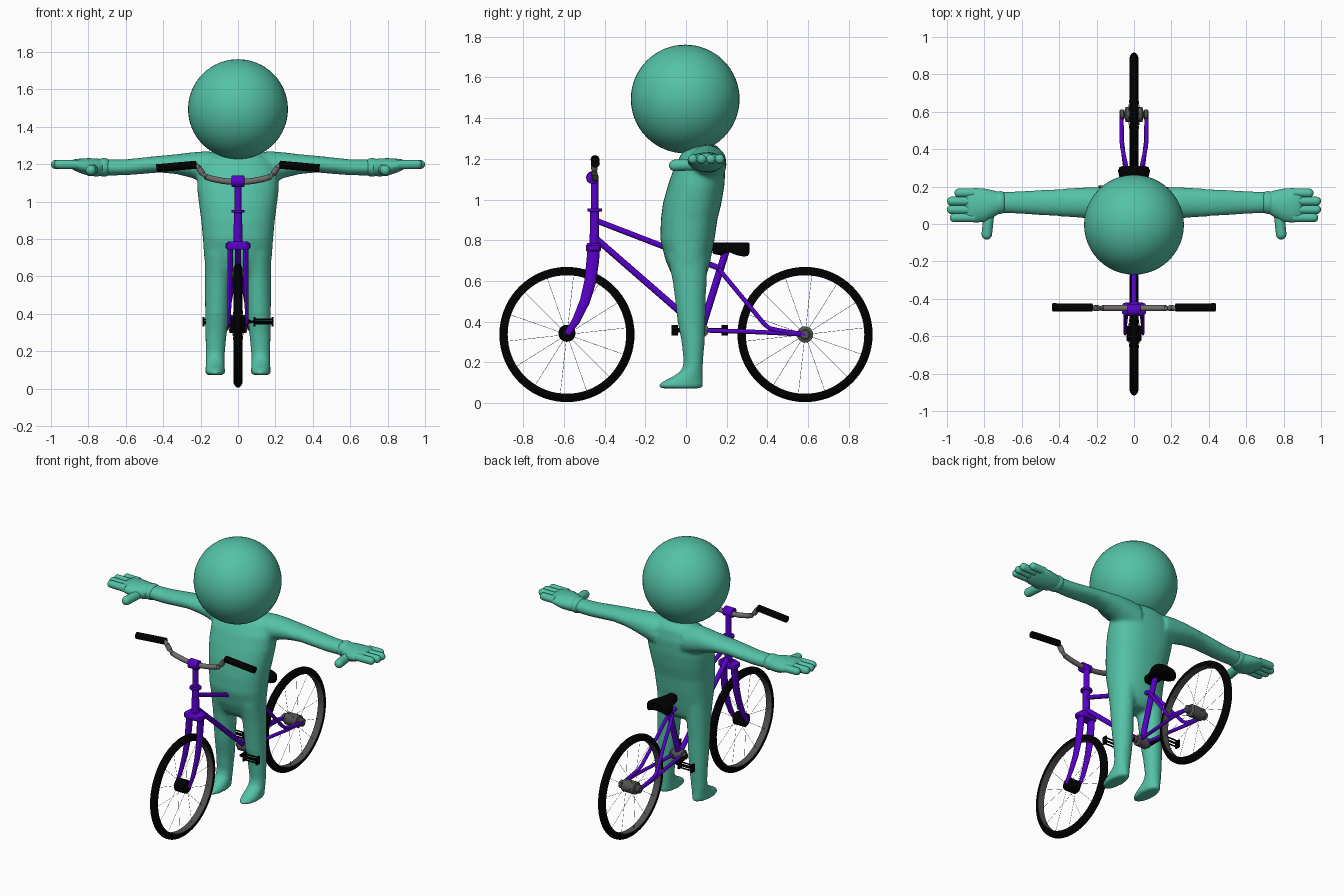
import bpy, bmesh, math
from mathutils import Vector

if "Cube" in bpy.data.objects:
    bpy.data.objects.remove(bpy.data.objects["Cube"])


def material(name, rgb):
    m = bpy.data.materials.new(name)
    m.diffuse_color = (*rgb, 1)
    m.use_nodes = True
    m.node_tree.nodes["Principled BSDF"].inputs["Base Color"].default_value = m.diffuse_color
    return m


TEAL = material("teal", (0.088, 0.54, 0.38))
PURPLE = material("purple", (0.10, 0.0, 0.60))
BLACK = material("black", (0.0, 0.0, 0.0))
GREY = material("grey", (0.17, 0.155, 0.155))
DARK_GREY = material("dark grey", (0.085, 0.085, 0.085))


def finish(name, bm, mat, angle=40):
    bmesh.ops.remove_doubles(bm, verts=bm.verts, dist=1e-5)
    bmesh.ops.recalc_face_normals(bm, faces=bm.faces)
    me = bpy.data.meshes.new(name)
    bm.to_mesh(me)
    bm.free()
    me.materials.append(mat)
    ob = bpy.data.objects.new(name, me)
    bpy.context.collection.objects.link(ob)
    bpy.ops.object.select_all(action='DESELECT')
    bpy.context.view_layer.objects.active = ob
    ob.select_set(True)
    bpy.ops.object.shade_smooth_by_angle(angle=math.radians(angle))
    return ob


def skin_rings(bm, rings, caps=True, close=False):
    loops = [[bm.verts.new(p) for p in r] for r in rings]
    n = len(loops[0])
    pairs = list(zip(loops, loops[1:])) + ([(loops[-1], loops[0])] if close else [])
    for a, b in pairs:
        for i in range(n):
            bm.faces.new((a[i], a[(i + 1) % n], b[(i + 1) % n], b[i]))
    if caps and not close:
        bm.faces.new(loops[0])
        bm.faces.new(loops[-1])


def loft(bm, axis, rings, n=32, power=2.0):
    """rings: (x, y, z, half size 1, half size 2) across the given axis."""
    out = []
    for x, y, z, a, b in rings:
        pts = []
        for i in range(n):
            t = 2 * math.pi * i / n
            c, s = math.cos(t), math.sin(t)
            u = a * math.copysign(abs(c) ** (2 / power), c)
            v = b * math.copysign(abs(s) ** (2 / power), s)
            pts.append({'X': (x, y + u, z + v), 'Y': (x + u, y, z + v), 'Z': (x + u, y + v, z)}[axis])
        out.append(pts)
    skin_rings(bm, out)


def lathe(name, mat, profile, y, z, n=64, close=False):
    """Turn (radius, x) points around an axis along x."""
    bm = bmesh.new()
    rings = [[(x, y + r * math.cos(2 * math.pi * i / n), z + r * math.sin(2 * math.pi * i / n))
              for i in range(n)] for r, x in profile]
    skin_rings(bm, rings, close=close)
    return finish(name, bm, mat)


def add_tube(bm, pts, radii, n=12, flat=1.0):
    """Sweep a circle along points; flat scales the width in x."""
    pts = [Vector(p) for p in pts]
    rings = []
    for i, p in enumerate(pts):
        d = (pts[min(i + 1, len(pts) - 1)] - pts[max(i - 1, 0)]).normalized()
        u = d.cross(Vector((0, 1, 0)) if abs(d.x) > 0.8 else Vector((1, 0, 0))).normalized()
        v = d.cross(u)
        r = radii[i] if isinstance(radii, (list, tuple)) else radii
        rings.append([p + r * (math.cos(t) * u + flat * math.sin(t) * v)
                      for t in (2 * math.pi * k / n for k in range(n))])
    skin_rings(bm, rings)


def tube(name, mat, pts, radii, n=16, flat=1.0):
    bm = bmesh.new()
    add_tube(bm, pts, radii, n, flat)
    return finish(name, bm, mat)


def add_capsule(bm, a, b, r):
    a, b = Vector(a), Vector(b)
    d = (b - a).normalized()
    stops = [(a, r)] + [(b + d * r * (math.sin(t) - 1), r * math.cos(t) + 1e-4)
                        for t in (k * math.pi / 12 for k in range(7))]
    add_tube(bm, [s[0] for s in stops], [s[1] for s in stops], 16)


def add_box(bm, c, size):
    res = bmesh.ops.create_cube(bm, size=1)
    for v in res['verts']:
        v.co = Vector(c) + Vector([v.co[i] * size[i] for i in range(3)])


# head
bm = bmesh.new()
bmesh.ops.create_uvsphere(bm, u_segments=48, v_segments=32, radius=0.267)
bmesh.ops.translate(bm, verts=bm.verts, vec=(0, -0.004, 1.494))
finish("head", bm, TEAL, 180)

# body: torso, legs with feet and arms, fused into one smooth skin
bm = bmesh.new()
loft(bm, 'Z', [(0, .09, 1.268, .11, .06), (0, .08, 1.23, .17, .10), (0, .068, 1.16, .217, .126),
               (0, .05, 1.07, .219, .139), (0, .03, .98, .208, .144), (0, .015, .9, .197, .139),
               (0, .007, .8, .188, .133), (0, .01, .7, .181, .11), (0, .016, .64, .168, .09),
               (0, .018, .60, .14, .06)], power=2.3)
for s in (1, -1):
    loft(bm, 'Z', [(s * .10, .008, .72, .078, .10), (s * .108, .018, .6, .069, .084),
                   (s * .111, .022, .5, .066, .075), (s * .113, .027, .4, .063, .069),
                   (s * .117, .035, .3, .058, .057), (s * .121, .036, .2, .052, .048),
                   (s * .122, .03, .16, .050, .053), (s * .122, .008, .13, .051, .075),
                   (s * .122, -.015, .107, .052, .099), (s * .122, -.025, .09, .053, .111),
                   (s * .122, -.025, .072, .052, .111)])
    loft(bm, 'X', [(s * .10, .1, 1.17, .10, .095), (s * .18, .108, 1.185, .09, .084),
                   (s * .25, .113, 1.195, .084, .068), (s * .33, .114, 1.2, .078, .053),
                   (s * .42, .114, 1.2, .072, .045), (s * .6, .115, 1.183, .062, .043),
                   (s * .72, .115, 1.182, .055, .043)])
body = finish("body", bm, TEAL, 180)
m = body.modifiers.new("fuse", 'REMESH')
m.mode = 'VOXEL'
m.voxel_size = 0.01
m.use_smooth_shade = True
m = body.modifiers.new("soften", 'SMOOTH')
m.factor = 0.5
m.iterations = 12

# hands: cuff, palm, four fingers and a thumb
for s, side in ((1, "left"), (-1, "right")):
    bm = bmesh.new()
    loft(bm, 'X', [(s * .69, .115, 1.183, .05, .04), (s * .70, .115, 1.183, .058, .047),
                   (s * .715, .115, 1.183, .061, .05), (s * .73, .113, 1.183, .06, .048),
                   (s * .745, .112, 1.183, .055, .042)])
    loft(bm, 'X', [(s * .71, .115, 1.182, .053, .042), (s * .755, .107, 1.182, .073, .048),
                   (s * .80, .1, 1.185, .089, .047), (s * .85, .1, 1.192, .092, .037),
                   (s * .88, .1, 1.197, .087, .028), (s * .90, .1, 1.198, .075, .015)])
    for y, tip in ((.166, .96), (.122, 1.0), (.077, 1.0), (.034, .985)):
        add_capsule(bm, (s * .85, y, 1.197), (s * tip, y, 1.199), .0238)
    add_capsule(bm, (s * .775, .06, 1.172), (s * .79, -.083, 1.167), .028)
    finish(side + "_hand", bm, TEAL, 60)

# wheels: wedge-shaped tyre, rim lining and spokes
WZ, WY = 0.337, 0.585
for y, side in ((-WY, "front"), (WY, "rear")):
    lathe(side + "_tyre", BLACK, [(.293, -.023), (.306, -.024), (.318, -.019), (.328, -.01), (.332, -.003),
                                  (.332, .003), (.328, .01), (.318, .019), (.306, .024), (.293, .023)],
          y, WZ, 72, True)
    lathe(side + "_rim", DARK_GREY, [(.294, -.0225), (.294, .0225), (.291, .0215), (.291, -.0215)], y, WZ, 72, True)
    bm = bmesh.new()
    for k in range(14):
        t = 2 * math.pi * (k + .25) / 14
        c, q = math.cos(t), math.sin(t)
        x = .03 if k % 2 else -.03
        add_tube(bm, [(x, y + .03 * c, WZ + .03 * q), (0, y + .292 * c, WZ + .292 * q)], .0009, 4)
    finish(side + "_spokes", bm, GREY)

# hubs
lathe("front_hub", BLACK, [(.001, -.04), (.036, -.04), (.042, -.035), (.042, .035), (.036, .04),
                           (.001, .04)], -WY, WZ + .006, 24)
lathe("rear_hub", DARK_GREY, [(.001, -.077), (.02, -.077), (.026, -.072), (.026, -.055), (.016, -.052),
                              (.04, -.044), (.04, .044), (.016, .052), (.026, .055), (.026, .072),
                              (.02, .077), (.001, .077)], WY, WZ, 24)

# fork and steering column
for s, side in ((1, "left"), (-1, "right")):
    tube(side + "_fork_blade", PURPLE, [(s * .04, -.452, .775), (s * .041, -.458, .70), (s * .043, -.47, .60),
                                        (s * .045, -.497, .50), (s * .047, -.54, .405), (s * .048, -WY, WZ + .002)],
         [.03, .031, .029, .025, .02, .014], 14, .5)
bm = bmesh.new()
loft(bm, 'Z', [(0, -.455, .745, .06, .034), (0, -.455, .752, .066, .037), (0, -.455, .775, .066, .037),
               (0, -.452, .787, .05, .03)], 24, 4)
finish("fork_crown", bm, PURPLE)
bm = bmesh.new()
loft(bm, 'Z', [(0, -.45, .77, .024, .024), (0, -.449, .94, .022, .022), (0, -.449, .941, .036, .036),
               (0, -.449, .955, .036, .036), (0, -.449, .956, .019, .019), (0, -.448, 1.11, .019, .019)], 20)
finish("steering_column", bm, PURPLE)
lathe("stem_clamp", PURPLE, [(.001, -.034), (.028, -.034), (.031, -.03), (.031, .03), (.028, .034),
                             (.001, .034)], -.46, 1.108, 20)

# frame tubes
BY, BZ = .075, .358
tube("top_tube", PURPLE, [(0, -.45, .90), (0, .172, .66)], .014)
tube("down_tube", PURPLE, [(0, -.45, .815), (0, BY, BZ)], .016)
tube("seat_tube", PURPLE, [(0, BY, BZ), (0, .199, .755)], .018)
for s, side in ((1, "left"), (-1, "right")):
    tube(side + "_seat_stay", PURPLE, [(s * .015, .16, .66), (s * .035, .28, .515), (s * .058, .385, .388),
                                       (s * .063, .41, .368), (s * .067, .45, .358), (s * .067, WY, WZ)], .011)
    tube(side + "_chain_stay", PURPLE, [(s * .025, BY, BZ), (s * .045, .28, .352), (s * .064, .44, .345),
                                        (s * .067, WY, WZ)], .011)

# saddle with an arched underside
bm = bmesh.new()
loft(bm, 'Y', [(0, .130, .762, .022, .024), (0, .135, .761, .03, .028), (0, .17, .758, .037, .032),
               (0, .21, .754, .052, .036), (0, .25, .751, .078, .038), (0, .285, .749, .086, .04),
               (0, .303, .749, .078, .04), (0, .311, .749, .06, .037)], 28, 3)
for v in bm.verts:
    if v.co.z < .745 and v.co.y > .2:
        v.co.z += .028 * max(0, 1 - (v.co.x / .07) ** 2)
finish("saddle", bm, BLACK)

# handlebar and grips
half = [(.04, 1.106), (.08, 1.11), (.14, 1.122), (.17, 1.132), (.19, 1.15), (.21, 1.18), (.225, 1.194), (.27, 1.197)]
bar = [(-x, -.45, z) for x, z in reversed(half)] + [(x, -.45, z) for x, z in half]
tube("handlebar", GREY, bar, .016)
for s, side in ((1, "left"), (-1, "right")):
    tube(side + "_grip", BLACK, [(s * .222, -.447, 1.197), (s * .436, -.445, 1.178)], .0215)

# bottom bracket, cranks and pedals
lathe("bottom_bracket", DARK_GREY, [(.001, -.055), (.02, -.055), (.02, -.04), (.036, -.036), (.036, .036),
                                    (.02, .04), (.02, .055), (.001, .055)], BY, BZ, 24)
for s, side in ((1, "left"), (-1, "right")):
    py = .068 - s * .123
    bm = bmesh.new()
    add_tube(bm, [(s * .056, BY, BZ), (s * .062, py, BZ)], .011, 10)
    add_tube(bm, [(s * .055, py, BZ), (s * .185, py, BZ)], .006, 8)
    finish(side + "_crank", bm, BLACK)
    bm = bmesh.new()
    for x in (.088, .184):
        add_box(bm, (s * x, py, BZ), (.009, .032, .052))
    for z in (-.012, .012):
        for y in (-.013, .013):
            add_box(bm, (s * .136, py + y, BZ + z), (.1, .006, .007))
    finish(side + "_pedal", bm, BLACK)
